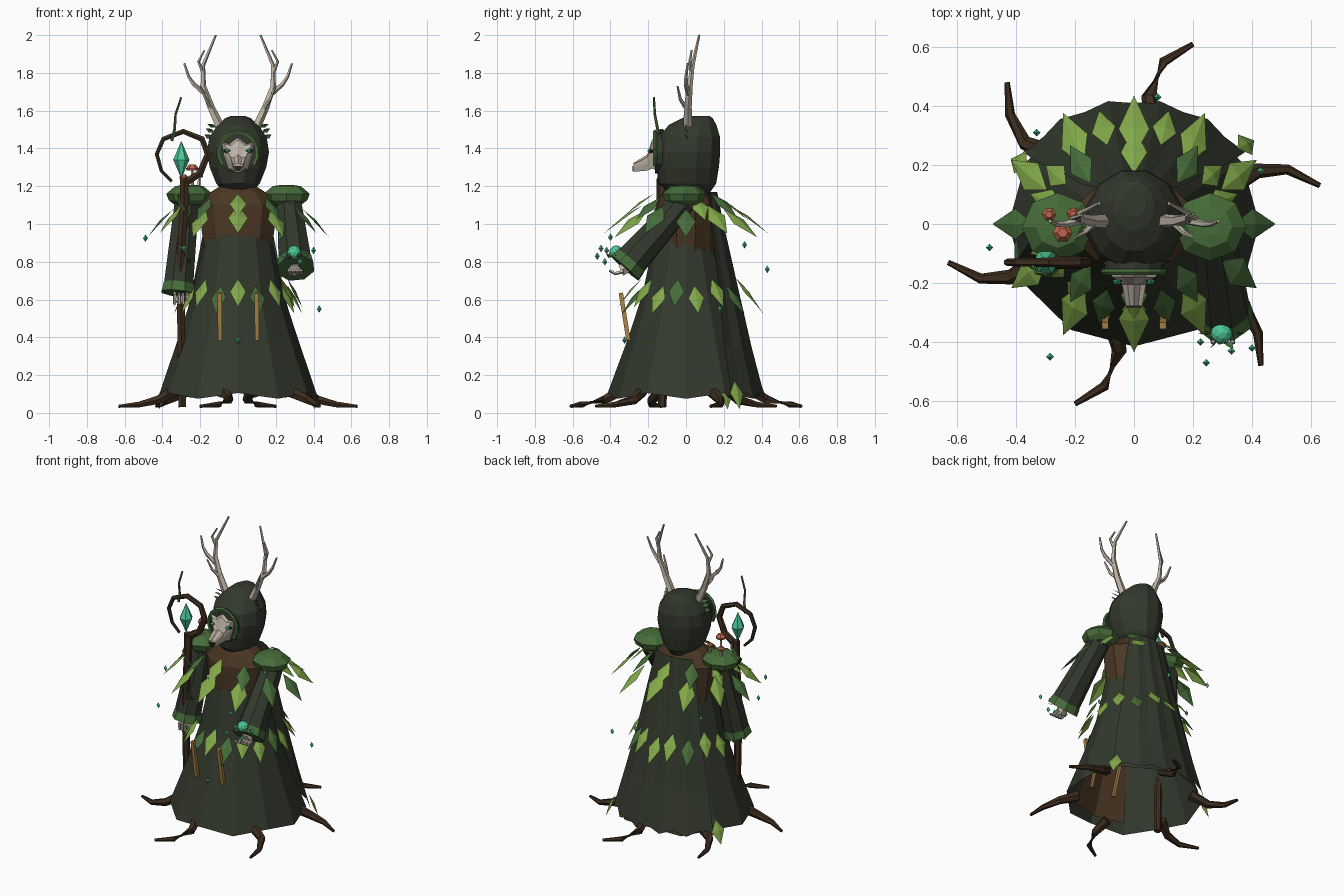
import bpy, bmesh, math
from mathutils import Vector as V

if "Cube" in bpy.data.objects:
    bpy.data.objects.remove(bpy.data.objects["Cube"])

COLOURS = {
    "robe_green": (.033, .041, .026), "torso_brown": (.068, .038, .017),
    "bark": (.046, .026, .013), "moss": (.062, .15, .042),
    "leaf_light": (.22, .39, .066), "bone": (.52, .46, .38),
    "teal": (.075, .58, .31), "tan": (.42, .24, .065),
    "mushroom_red": (.50, .13, .07), "shadow_black": (.012, .014, .01)}
MATS = {}
for key, c in COLOURS.items():
    MATS[key] = bpy.data.materials.new(key)
    MATS[key].diffuse_color = (*c, 1)


def finish(name, bm, *mats, normals=True):
    if normals:
        bmesh.ops.recalc_face_normals(bm, faces=bm.faces)
    me = bpy.data.meshes.new(name)
    bm.to_mesh(me)
    bm.free()
    for m in mats:
        me.materials.append(MATS[m])
    ob = bpy.data.objects.new(name, me)
    bpy.context.collection.objects.link(ob)
    return ob


def loft(bm, rings, caps=True, closed=True, mat=0):
    vs = [[bm.verts.new(p) for p in r] for r in rings]
    n = len(vs[0])
    for a, b in zip(vs, vs[1:]):
        for i in range(n if closed else n - 1):
            j = (i + 1) % n
            bm.faces.new((a[i], a[j], b[j], b[i])).material_index = mat
    if caps:
        bm.faces.new(vs[0][::-1]).material_index = mat
        bm.faces.new(vs[-1]).material_index = mat


def ring(cx, cy, z, rx, ry, n=8, off=0.0):
    return [V((cx + rx * math.cos(off + math.tau * i / n),
               cy + ry * math.sin(off + math.tau * i / n), z)) for i in range(n)]


def tube(bm, pts, radii, n=6, mat=0):
    pts = [V(p) for p in pts]
    rings = []
    for i, p in enumerate(pts):
        d = (pts[min(i + 1, len(pts) - 1)] - pts[max(i - 1, 0)]).normalized()
        ref = V((0, 1, 0)) if abs(d.y) < .8 else V((1, 0, 0))
        u = d.cross(ref).normalized()
        w = d.cross(u)
        t = i / (len(pts) - 1)
        r = radii[0] + (radii[1] - radii[0]) * t
        rings.append([p + r * (u * math.cos(math.tau * (k + .5) / n) + w * math.sin(math.tau * (k + .5) / n))
                      for k in range(n)])
    loft(bm, rings, mat=mat)


def leaf(bm, base, tip, width, mat=0):
    # diamond folded along its midrib
    base, tip = V(base), V(tip)
    d = tip - base
    out = V((base.x + tip.x, base.y + tip.y, .25)).normalized()
    side = d.cross(out).normalized() * width / 2
    up = side.cross(d).normalized()
    if up.dot(out) < 0:
        up = -up
    mid = base + d * .45
    b, t = bm.verts.new(base), bm.verts.new(tip)
    m = bm.verts.new(mid + up * width * .12)
    for s in (side, -side):
        e = bm.verts.new(mid + s)
        for tri in ((b, m, e), (m, t, e)):
            f = bm.faces.new(tri)
            f.normal_update()
            if f.normal.dot(out) < 0:
                f.normal_flip()
            f.material_index = mat


def gem(bm, c, r, h, n=6):
    c = V(c)
    eq = [bm.verts.new(p) for p in ring(c.x, c.y, c.z, r, r, n)]
    for s in (h, -h):
        a = bm.verts.new(c + V((0, 0, s)))
        for i in range(n):
            bm.faces.new((eq[i], eq[(i + 1) % n], a))


# robe skirt with wavy hem
bm = bmesh.new()
rings = []
for z, rx, ry in ((.89, .185, .165), (.63, .24, .23), (.4, .315, .305), (.085, .425, .415)):
    rg = ring(0, 0, z, rx, ry, 12)
    for i, p in enumerate(rg):
        if z < .1:
            p.z += .03 * (i % 2) - .01
        if z > .8:
            p.z -= .05 * math.sin(math.tau * i / 12)
    rings.append(rg)
loft(bm, rings, caps=False)
finish("robe_skirt", bm, "robe_green")

# brown lining inside the front of the skirt, with inner straps
bm = bmesh.new()
loft(bm, [[V((.97 * rx * math.cos(math.radians(a)), .97 * ry * math.sin(math.radians(a)), z))
           for a in (-120, -90, -60)] for z, rx, ry in
          ((.63, .24, .23), (.4, .315, .305), (.14, .405, .39))], caps=False, closed=False)
finish("front_lining", bm, "torso_brown")
bm = bmesh.new()
for s in (-1, 1):
    tube(bm, [(s * .09, -.235, .50), (s * .09, -.305, .28)], (.013, .013), 4)
finish("inner_straps", bm, "tan")

# open pleated cloak hanging down the back
bm = bmesh.new()
rings = []
for z, rx, ry, a0 in ((1.17, .20, .165, 48), (1.0, .235, .20, 42), (.63, .31, .285, 38),
                      (.35, .38, .35, 35), (.08, .455, .42, 35)):
    row = []
    for i in range(11):
        a = math.radians(a0 + (180 - 2 * a0) * i / 10)
        k = 1.01 - .035 * (i % 2)
        row.append(V((rx * k * math.cos(a), ry * k * math.sin(a),
                      z + (.03 * (i % 2) if z < .1 else 0))))
    rings.append(row)
loft(bm, rings, caps=False, closed=False)
finish("cloak", bm, "robe_green")

# torso
bm = bmesh.new()
loft(bm, [ring(0, 0, z, rx, ry, 10, math.pi / 10) for z, rx, ry in
          ((.80, .175, .155), (.95, .20, .16), (1.10, .22, .155), (1.17, .15, .12), (1.2, .1, .1))])
finish("torso", bm, "torso_brown")

# hood
bm = bmesh.new()
loft(bm, [ring(0, cy, z, rx, ry, 12, math.pi / 12) for z, cy, rx, ry in
          ((1.165, .02, .075, .11), (1.215, .01, .12, .155), (1.30, .01, .155, .17),
           (1.38, .012, .17, .175), (1.46, .018, .157, .168), (1.525, .035, .112, .13),
           (1.56, .06, .07, .085), (1.572, .075, .04, .05))])
finish("hood", bm, "robe_green")

# face opening with mossy rim
bm = bmesh.new()
loft(bm, [[V((.10 * math.cos(a), y, 1.375 + .108 * math.sin(a)))
           for a in (math.tau * i / 12 for i in range(12))] for y in (-.10, -.163)])
finish("face_opening", bm, "robe_green")
bm = bmesh.new()
tube(bm, [(.106 * math.cos(a), -.163, 1.375 + .114 * math.sin(a))
          for a in (math.radians(-35 + 25 * i) for i in range(11))], (.011, .011), 5)
finish("hood_rim", bm, "moss")

# skull mask: broad brow narrowing to a snout
bm = bmesh.new()
shape = ((0, .085), (.045, .05), (.085, .06), (.075, -.01), (.05, -.085),
         (-.05, -.085), (-.075, -.01), (-.085, .06), (-.045, .05))
loft(bm, [[V((x * k, y, z + h * g)) for x, h in shape] for y, z, k, g in
          ((-.155, 1.375, 1.08, 1.05), (-.18, 1.37, .85, .9), (-.205, 1.325, .48, .5),
           (-.278, 1.30, .32, .28))])
finish("skull_mask", bm, "bone")
for s, side in ((-1, "left"), (1, "right")):
    bm = bmesh.new()
    gem(bm, (s * .055, -.175, 1.387), .025, .022)
    finish(side + "_eye_socket", bm, "shadow_black")
    bm = bmesh.new()
    gem(bm, (s * .057, -.193, 1.388), .014, .015)
    finish(side + "_eye", bm, "teal")
bm = bmesh.new()
loft(bm, [[V((x, y, z)) for x, z in ((-.024, 1.308), (.024, 1.308), (.012, 1.28), (-.012, 1.28))]
          for y in (-.268, -.283)])
finish("nose", bm, "shadow_black")

# antlers and hood sprigs
for s, side in ((-1, "left"), (1, "right")):
    bm = bmesh.new()
    for pts, r in (
        (((.09, .01, 1.50), (.145, .01, 1.62), (.185, .02, 1.73), (.185, .035, 1.84), (.118, .07, 2.0)), (.026, .006)),
        (((.165, .015, 1.68), (.235, .0, 1.74), (.262, 0, 1.78), (.285, .01, 1.85)), (.015, .006)),
        (((.185, .03, 1.80), (.21, .02, 1.86), (.178, .03, 1.92)), (.011, .005)),
        (((.13, .01, 1.60), (.17, -.03, 1.66), (.20, -.045, 1.73)), (.013, .005))):
        tube(bm, [(s * x, y, z) for x, y, z in pts], r, 5)
    finish(side + "_antler", bm, "bone")
    bm = bmesh.new()
    for k, z in enumerate((1.455, 1.485, 1.51)):
        leaf(bm, (s * (.14 - .012 * k), .01, z), (s * (.178 - .008 * k), -.01, z + .02), .03)
    finish(side + "_hood_sprig", bm, "moss", normals=False)

# pauldrons
for s, side in ((-1, "left"), (1, "right")):
    bm = bmesh.new()
    loft(bm, [ring(s * .258, -.01, z, r, r * .95, 8) for z, r in
              ((1.10, .075), (1.125, .108), (1.16, .122), (1.20, .075), (1.207, .03))])
    finish(side + "_pauldron", bm, "moss")


# sleeves with mossy cuffs, skeletal hands
def sleeve(side, a, b, r0, r1):
    a, b = V(a), V(b)
    d = b - a
    bm = bmesh.new()
    tube(bm, [a, a + d * .5, b], (r0, r1), 8)
    finish(side + "_sleeve", bm, "robe_green")
    bm = bmesh.new()
    tube(bm, [b - d.normalized() * .04, b + d.normalized() * .012], (r1, r1 + .008), 8)
    finish(side + "_cuff", bm, "moss")


sleeve("left", (-.27, 0, 1.13), (-.318, -.095, .645), .068, .085)
sleeve("right", (.27, -.01, 1.12), (.305, -.315, .775), .068, .095)
bm = bmesh.new()
for i in range(4):
    x = -.335 + .022 * i
    tube(bm, [(x, -.10, .65), (x, -.155, .62), (x, -.15, .575)], (.012, .009), 5)
finish("left_hand", bm, "bone")
bm = bmesh.new()
tube(bm, [(.30, -.29, .78), (.30, -.345, .755)], (.03, .036), 6)
for i in range(4):
    x = .268 + .022 * i
    tube(bm, [(x, -.33, .75), (x, -.375, .738), (x, -.405, .755)], (.011, .008), 5)
finish("right_hand", bm, "bone")

# staff with open crook, crystal and vine
bm = bmesh.new()
tube(bm, [(-.295, -.125, .03), (-.30, -.125, .4), (-.305, -.13, .8), (-.285, -.13, 1.1), (-.285, -.13, 1.24)], (.023, .026), 6)
crook = [(-.29, 1.21), (-.20, 1.27), (-.16, 1.37), (-.19, 1.45), (-.29, 1.49),
         (-.395, 1.45), (-.43, 1.37), (-.405, 1.28), (-.35, 1.225)]
tube(bm, [(x, -.13, z) for x, z in crook], (.023, .009), 6)
finish("staff", bm, "bark")
bm = bmesh.new()
gem(bm, (-.30, -.13, 1.34), .043, .1)
finish("staff_crystal", bm, "teal")
bm = bmesh.new()
tube(bm, [(-.30, -.17, 1.67), (-.33, -.165, 1.58), (-.335, -.15, 1.5), (-.35, -.14, 1.44)], (.006, .009), 5)
tube(bm, [(-.285 + .032 * math.cos(i * 1.2), -.13 + .032 * math.sin(i * 1.2), 1.24 - .042 * i)
          for i in range(12)], (.008, .006), 5)
finish("staff_vine", bm, "moss")

# orb with small leaves above the right hand
bm = bmesh.new()
bmesh.ops.create_icosphere(bm, subdivisions=2, radius=.037)
bmesh.ops.translate(bm, verts=bm.verts, vec=(.297, -.37, .85))
finish("orb", bm, "teal")
bm = bmesh.new()
for i in range(6):
    c, s = math.cos(i * math.pi / 3), math.sin(i * math.pi / 3)
    leaf(bm, (.297 + .03 * c, -.37 + .03 * s, .825), (.297 + .08 * c, -.37 + .06 * s, .84), .025)
finish("orb_leaves", bm, "moss", normals=False)

# mushrooms on the left shoulder
bm = bmesh.new()
for x, y, z, r in ((-.242, -.03, 1.29, .034), (-.288, .032, 1.245, .024), (-.207, .035, 1.25, .022)):
    tube(bm, [(x, y, 1.18), (x, y, z)], (.009, .007), 5)
    loft(bm, [ring(x, y, z + h * r, r * k, r * k, 6) for h, k in ((-.2, .9), (.15, 1), (.7, .5))], mat=1)
finish("mushrooms", bm, "bone", "mushroom_red")


# leaf collar in two tiers, and leaf belt; wider at the back
def leaf_ring(name, n, inner, outer, z0, z1, width, dark, back=0.0, drop=.02):
    bm = bmesh.new()
    for i in range(n):
        a = math.tau * i / n - math.pi / 2
        c, s = math.cos(a), math.sin(a)
        dz = drop * (i % 2)
        grow = back * max(0, s) ** .5
        leaf(bm, (inner[0] * c, (inner[1] + grow) * s, z0 - dz),
             (outer[0] * c, (outer[1] + grow) * s, z1 - dz), width, int(i in dark))
    finish(name, bm, "leaf_light", "moss", normals=False)


leaf_ring("collar_upper_leaves", 10, (.25, .17), (.37, .33), 1.16, 1.04, .09, (1, 4, 6, 9))
leaf_ring("collar_lower_leaves", 12, (.34, .23), (.48, .435), 1.10, .95, .105, (2, 3, 9))
leaf_ring("belt_leaves", 18, (.265, .235), (.345, .36), .71, .56, .085,
          (1, 4, 7, 11, 14, 17), .05, .035)
bm = bmesh.new()
for x, y in ((.37, .27), (-.38, .21)):
    leaf(bm, (x * .95, y * .95, .17), (x * 1.1, y * 1.05, .02), .085)
finish("hem_leaves", bm, "leaf_light", normals=False)

# hanging straps
bm = bmesh.new()
for s in (-1, 1):
    tube(bm, [(s * .098, -.345, .635), (s * .098 + .003, -.305, .385)], (.016, .016), 4)
finish("hanging_straps", bm, "tan")

# roots, repeated with half-turn symmetry
bm = bmesh.new()
for pts in (((.33, .13), (.42, .18), (.52, .185), (.63, .13)),
            ((.07, .34), (.05, .43), (.10, .55), (.20, .61)),
            ((-.26, .23), (-.37, .275), (-.42, .37), (-.43, .48))):
    for s in (1, -1):
        tube(bm, [(s * x, s * y, z) for (x, y), z in zip(pts, (.12, .07, .045, .035))], (.034, .009), 6)
finish("roots", bm, "bark")

# floating motes
bm = bmesh.new()
for p in ((.08, .43, .76), (-.33, .31, .89), (-.49, -.08, .925), (.43, .18, .55), (-.285, -.45, .87),
          (0, -.325, .385), (.225, -.40, .93), (.245, -.47, .83), (.33, -.43, .80), (.40, -.42, .86)):
    gem(bm, p, .013, .02, 4)
finish("floating_motes", bm, "teal")

for m in bpy.data.materials:
    if m.users and not m.is_grease_pencil:
        m.use_nodes = True
        m.node_tree.nodes["Principled BSDF"].inputs["Base Color"].default_value = m.diffuse_color
